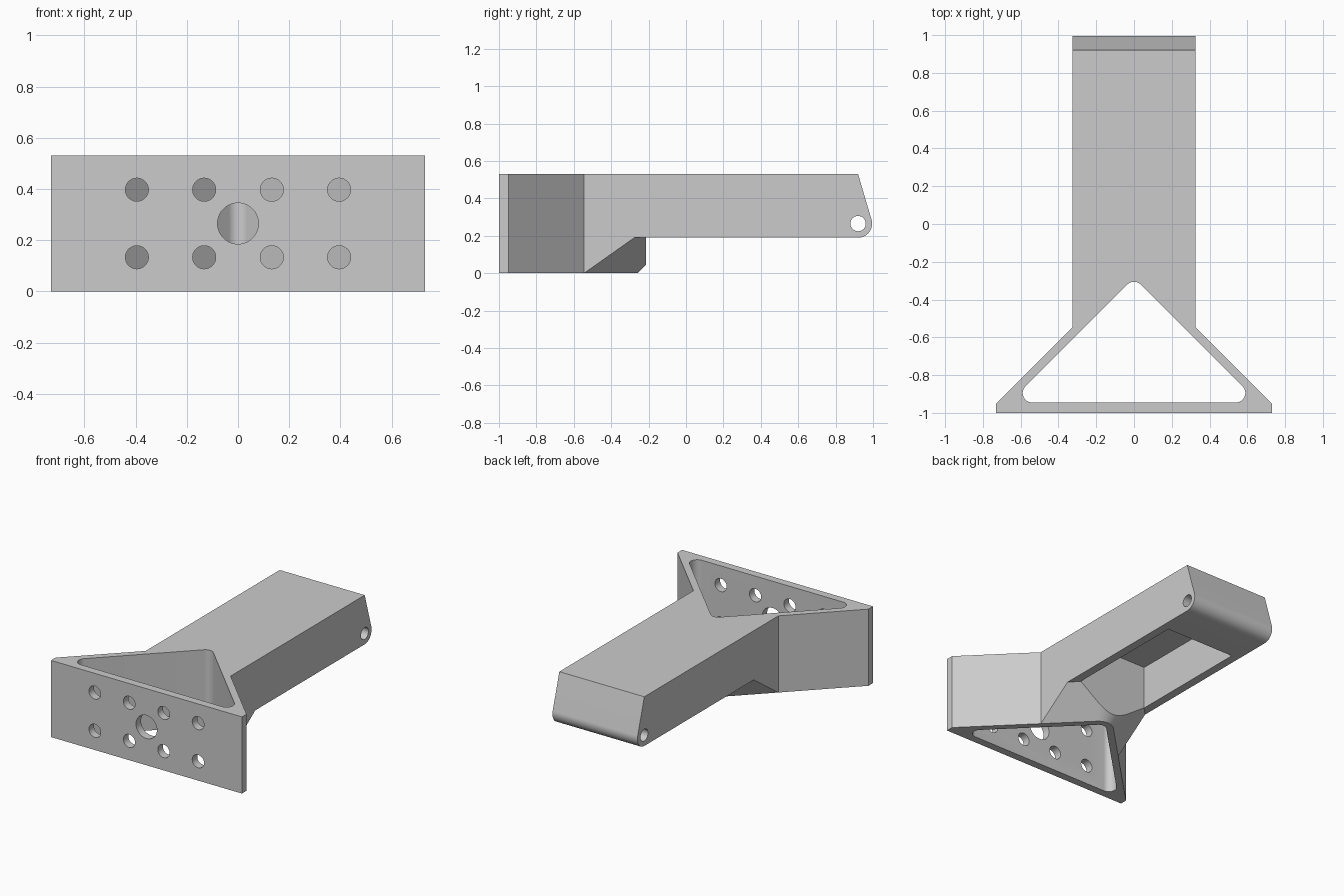
import bpy, bmesh, math
from mathutils import Vector

if "Cube" in bpy.data.objects:
    bpy.data.objects.remove(bpy.data.objects["Cube"])

H = 0.53            # overall height
ARM_W = 0.325       # half width of the arm
ARM_Z = 0.19        # underside of the arm
MID = H / 2
R2 = math.sqrt(2)

grey = bpy.data.materials.new("light_grey")
grey.diffuse_color = (0.6, 0.6, 0.6, 1)
grey.use_nodes = True
grey.node_tree.nodes["Principled BSDF"].inputs["Base Color"].default_value = grey.diffuse_color


def loft(name, ring_a, ring_b):
    """Closed solid between two rings with equal point counts."""
    bm = bmesh.new()
    a = [bm.verts.new(p) for p in ring_a]
    b = [bm.verts.new(p) for p in ring_b]
    bm.faces.new(a)
    bm.faces.new(b)
    n = len(a)
    for i in range(n):
        j = (i + 1) % n
        bm.faces.new((a[i], a[j], b[j], b[i]))
    bmesh.ops.recalc_face_normals(bm, faces=bm.faces)
    me = bpy.data.meshes.new(name)
    bm.to_mesh(me)
    bm.free()
    me.materials.append(grey)
    ob = bpy.data.objects.new(name, me)
    bpy.context.collection.objects.link(ob)
    return ob


def prism_z(name, pts, z0, z1):
    return loft(name, [(x, y, z0) for x, y in pts], [(x, y, z1) for x, y in pts])


def box(name, x, y0, y1, z0, z1):
    return prism_z(name, [(-x, y0), (x, y0), (x, y1), (-x, y1)], z0, z1)


def arc(cx, cy, r, a0, a1, n):
    return [(cx + r * math.cos(math.radians(a0 + (a1 - a0) * i / n)),
             cy + r * math.sin(math.radians(a0 + (a1 - a0) * i / n))) for i in range(n + 1)]


def circle(cx, cy, r, n=40):
    return arc(cx, cy, r, 0, 360, n)[:-1]


def combine(target, tool, op):
    mod = target.modifiers.new(op.lower(), 'BOOLEAN')
    mod.operation = op
    mod.solver = 'EXACT'
    mod.object = tool
    bpy.context.view_layer.objects.active = target
    bpy.ops.object.modifier_apply(modifier=mod.name)
    bpy.data.objects.remove(tool, do_unlink=True)


# Mounting plate with the two angled walls
frame = prism_z("bracket", [(-0.73, -1), (0.73, -1), (0.73, -0.95), (ARM_W, -0.545),
                            (-ARM_W, -0.545), (-0.73, -0.95)], 0, H)

# Arm: side profile with rounded nose and sloped end
nose_y, nose_r = 0.92, MID - ARM_Z
tangent = 90 - math.degrees(math.acos(nose_r / (H - MID)))
side = [(-0.6, H), (-0.6, ARM_Z)] + arc(nose_y, MID, nose_r, -90, tangent, 24) + [(nose_y, H)]
arm = loft("arm", [(-ARM_W, y, z) for y, z in side], [(ARM_W, y, z) for y, z in side])

# Flared support under the arm, widening upward at 45 degrees
IN_R, WALL = 0.05, 0.046
apex_y = -0.285 - IN_R * R2        # centre of the apex rounding


def flare(z):
    r = IN_R + WALL + z
    tip = arc(0, apex_y, r, 45, 135, 24)
    (x, y) = tip[0]
    run = y + 0.7
    ring = [(x + run, -0.7)] + tip + [(-x - run, -0.7)]
    return [(px, py, z) for px, py in ring]


support = loft("support", flare(0), flare(0.3))
combine(support, box("support_trim", ARM_W, -0.9, 0.5, -0.1, 0.6), 'INTERSECT')

combine(frame, arm, 'UNION')
combine(frame, support, 'UNION')

# Rounded triangular opening
c = -(apex_y + 0.945 - IN_R) + 2 * apex_y + 2 * 0.945 - 2 * IN_R
opening = (arc(0, apex_y, IN_R, 45, 135, 12)
           + arc(-c, -0.945 + IN_R, IN_R, 135, 270, 14)
           + arc(c, -0.945 + IN_R, IN_R, -90, 45, 14))
combine(frame, prism_z("opening", opening, -0.1, H + 0.1), 'DIFFERENCE')

# Pocket in the underside of the arm
combine(frame, box("pocket", 0.266, -0.215, 0.66, -0.1, 0.49), 'DIFFERENCE')

# Bolt holes and centre hole through the plate
holes = [(sx * x, z, 0.045) for sx in (-1, 1) for x in (0.132, 0.395)
         for z in (MID - 0.132, MID + 0.132)] + [(0, MID, 0.08)]
for x, z, r in holes:
    pts = circle(x, z, r)
    combine(frame, loft("hole", [(px, -1.1, pz) for px, pz in pts],
                        [(px, -0.92, pz) for px, pz in pts]), 'DIFFERENCE')

# Pivot pin hole across the arm's nose
pts = circle(nose_y, MID, 0.041)
combine(frame, loft("pin_hole", [(-0.5, y, z) for y, z in pts],
                    [(0.5, y, z) for y, z in pts]), 'DIFFERENCE')

# One material, smooth curves with sharp edges
frame.data.materials.clear()
frame.data.materials.append(grey)
for p in frame.data.polygons:
    p.material_index = 0
bpy.ops.object.select_all(action='DESELECT')
frame.select_set(True)
bpy.context.view_layer.objects.active = frame
bpy.ops.object.shade_smooth_by_angle(angle=math.radians(30))
